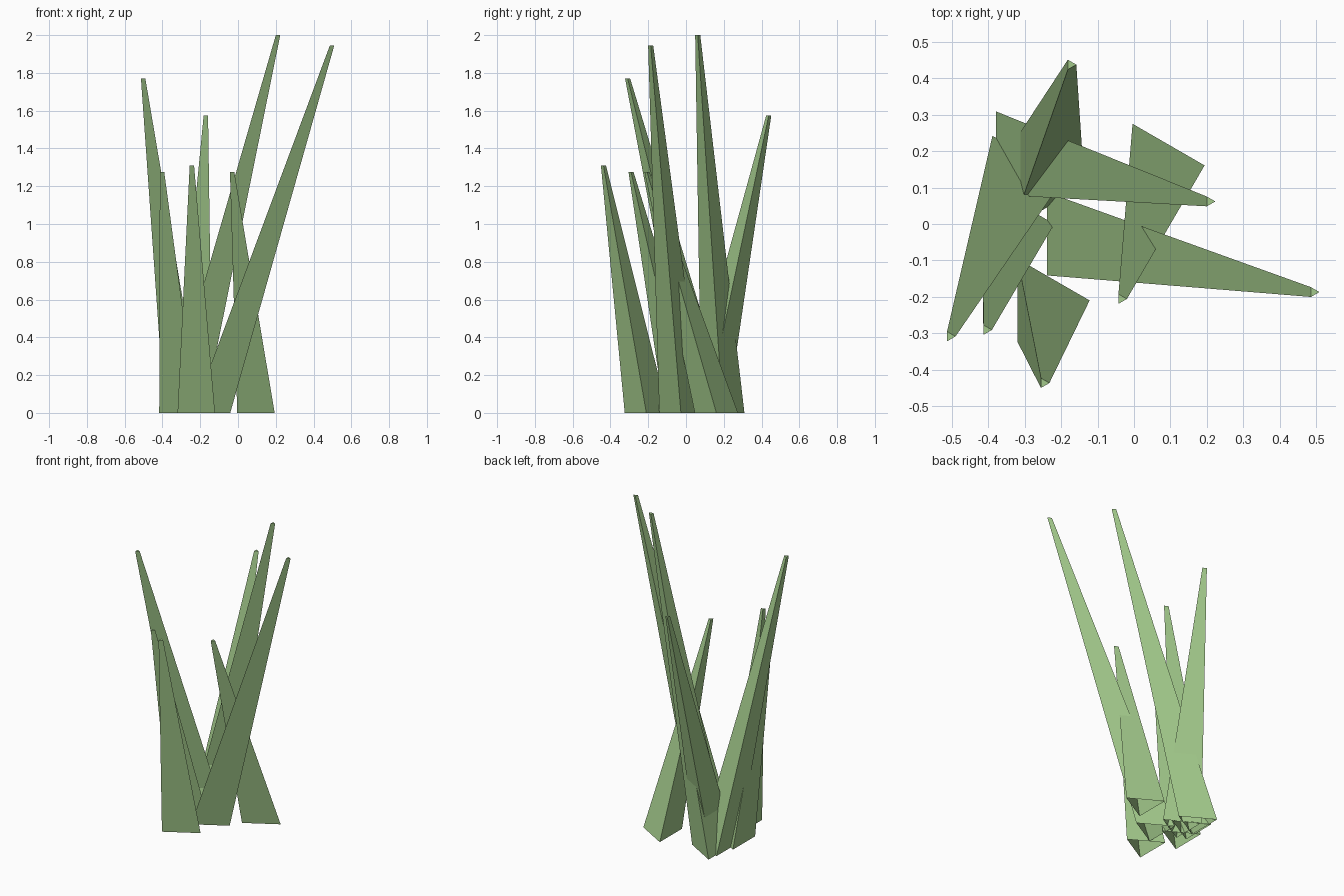
import bpy
import bmesh
from math import cos, sin, tau

cube = bpy.data.objects.get("Cube")
if cube:
    bpy.data.objects.remove(cube, do_unlink=True)

# One leaf green for every blade
green = bpy.data.materials.new("grass_green")
green.use_nodes = True
colour = (0.36, 0.58, 0.255, 1)
green.diffuse_color = colour
green.node_tree.nodes["Principled BSDF"].inputs["Base Color"].default_value = colour

BASE_RADIUS, TIP_RADIUS = 0.132, 0.0155


def ring(bm, centre, radius):
    """Triangle of vertices with one corner pointing to +x."""
    x, y, z = centre
    return [bm.verts.new((x + radius * cos(tau * i / 3),
                          y + radius * sin(tau * i / 3), z)) for i in range(3)]


def blade(name, base, tip):
    """Leaning three-sided blade: open at the root, capped at the tip."""
    bm = bmesh.new()
    low = ring(bm, (*base, 0), BASE_RADIUS)
    high = ring(bm, tip, TIP_RADIUS)
    for i in range(3):
        j = (i + 1) % 3
        bm.faces.new((low[i], low[j], high[j], high[i]))
    bm.faces.new(high)
    mesh = bpy.data.meshes.new(name)
    bm.to_mesh(mesh)
    bm.free()
    mesh.materials.append(green)
    bpy.context.collection.objects.link(bpy.data.objects.new(name, mesh))


# Root centre and tip centre of each blade
blade("tallest_blade", (-0.313, 0.195), (0.208, 0.062, 2.0))
blade("left_leaning_blade", (-0.173, -0.027), (0.494, -0.187, 1.945))
blade("right_leaning_blade", (-0.323, 0.128), (-0.506, -0.309, 1.77))
blade("back_blade", (-0.268, 0.105), (-0.174, 0.438, 1.575))
blade("front_blade", (-0.254, -0.21), (-0.248, -0.437, 1.31))
blade("short_right_blade", (-0.351, 0.0), (-0.406, -0.291, 1.275))
blade("short_left_blade", (0.062, 0.161), (-0.035, -0.206, 1.275))
